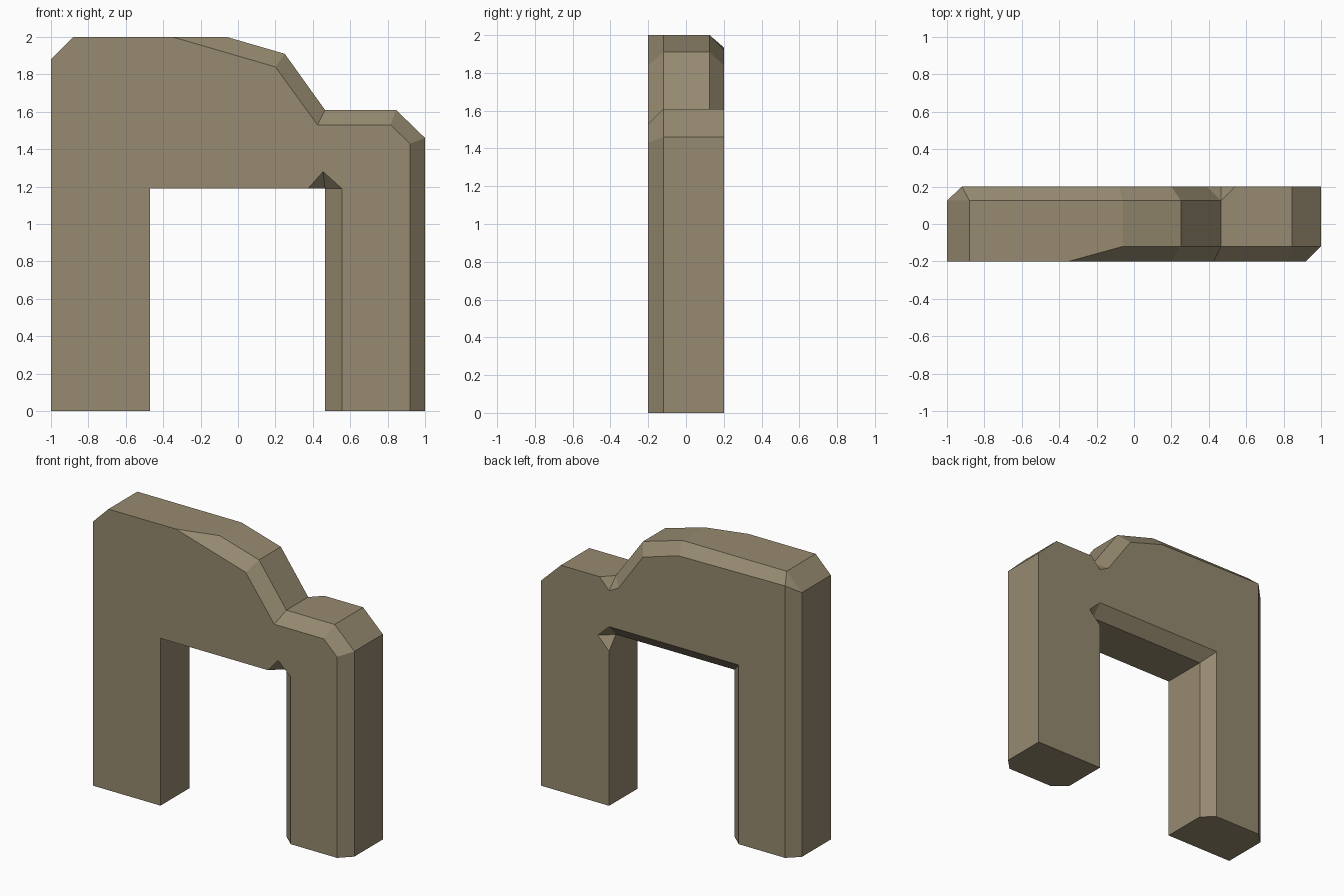
import bpy, bmesh
from mathutils import Vector

if "Cube" in bpy.data.objects:
    bpy.data.objects.remove(bpy.data.objects["Cube"])

# Stations around the arch: front outline, rim outline, back outline (x, z each).
# Repeated points collapse into the triangular corner nicks.
STATIONS = [
    ((-1, 0), (-1, 0), (-.92, 0)),
    ((-1, 1.88), (-1, 1.88), (-.92, 1.935)),
    ((-.88, 2), (-.88, 2), (-.92, 1.935)),
    ((-.35, 2), (-.06, 2), (-.08, 1.925)),
    ((.2, 1.84), (.25, 1.91), (.2, 1.84)),
    ((.425, 1.53), (.465, 1.61), (.39, 1.57)),
    ((.425, 1.53), (.465, 1.61), (.465, 1.53)),
    ((.425, 1.53), (.465, 1.61), (.54, 1.61)),
    ((.815, 1.53), (.845, 1.61), (.845, 1.61)),
    ((.92, 1.43), (1, 1.46), (1, 1.46)),
    ((.92, 0), (1, 0), (1, 0)),
    ((.555, 0), (.465, 0), (.465, 0)),
    ((.555, 1.19), (.465, 1.19), (.465, 1.1)),
    ((.455, 1.28), (.465, 1.19), (.555, 1.19)),
    ((.375, 1.19), (.465, 1.19), (.465, 1.275)),
    ((-.47, 1.19), (-.47, 1.19), (-.555, 1.275)),
    ((-.47, 0), (-.47, 0), (-.555, 0)),
]

bm = bmesh.new()
cache = {}


def vert(x, y, z):
    key = (x, y, z)
    if key not in cache:
        cache[key] = bm.verts.new(key)
    return cache[key]


def face(verts):
    unique = list(dict.fromkeys(verts))
    if len(unique) > 2:
        bm.faces.new(unique)


# Four rings from front to back
rings = [[vert(s[i][0], y, s[i][1]) for s in STATIONS]
         for i, y in ((0, -.2), (1, -.12), (1, .125), (2, .2))]

# Bridge the rings, then cap front and back
n = len(STATIONS)
for a, b in zip(rings, rings[1:]):
    for i in range(n):
        j = (i + 1) % n
        face([a[i], a[j], b[j], b[i]])
face(rings[0])
face(rings[-1])

# Merge coplanar faces
bmesh.ops.recalc_face_normals(bm, faces=bm.faces[:])
bmesh.ops.dissolve_limit(bm, angle_limit=.01, verts=bm.verts[:], edges=bm.edges[:])
bmesh.ops.recalc_face_normals(bm, faces=bm.faces[:])

mesh = bpy.data.meshes.new("stone_arch")
bm.to_mesh(mesh)
bm.free()
stone = bpy.data.materials.new("sandy stone")
stone.diffuse_color = (.305, .254, .162, 1)
stone.use_nodes = True
stone.node_tree.nodes["Principled BSDF"].inputs["Base Color"].default_value = stone.diffuse_color
mesh.materials.append(stone)
arch = bpy.data.objects.new("stone_arch", mesh)
bpy.context.collection.objects.link(arch)
